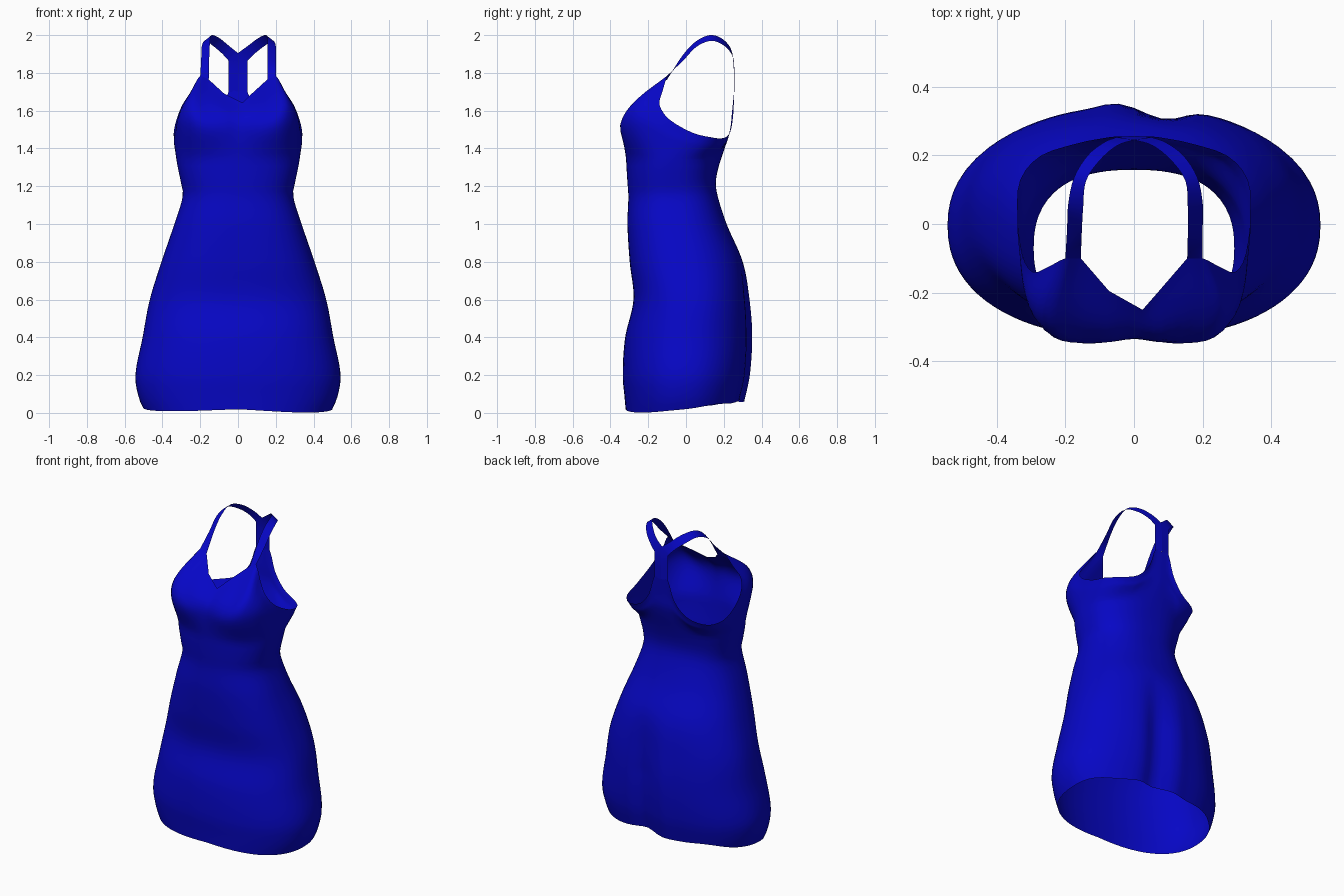
import bpy, bmesh, math
from mathutils import Vector

if "Cube" in bpy.data.objects:
    bpy.data.objects.remove(bpy.data.objects["Cube"])


def smooth_at(table, t, straight=False):
    """Smooth (or straight) curve through rows of (t, value, value, ...)."""
    n = len(table)
    t = min(max(t, table[0][0]), table[-1][0])
    i = max(k for k in range(n - 1) if table[k][0] <= t)

    def slope(k, c):
        a, b = table[max(k - 1, 0)], table[min(k + 1, n - 1)]
        return (b[c] - a[c]) / (b[0] - a[0])

    p, q = table[i], table[i + 1]
    h = q[0] - p[0]
    s = (t - p[0]) / h
    if straight:
        return [p[c] + (q[c] - p[c]) * s for c in range(1, len(p))]
    return [(2*s**3 - 3*s*s + 1) * p[c] + (s**3 - 2*s*s + s) * h * slope(i, c)
            + (3*s*s - 2*s**3) * q[c] + (s**3 - s*s) * h * slope(i + 1, c)
            for c in range(1, len(p))]


def grid_object(name, rows, closed):
    """Join rows of points into a smooth sheet."""
    bm = bmesh.new()
    vs = [[bm.verts.new(p) for p in row] for row in rows]
    n = len(rows[0])
    for a, b in zip(vs, vs[1:]):
        for i in range(n if closed else n - 1):
            j = (i + 1) % n
            bm.faces.new((a[i], a[j], b[j], b[i]))
    me = bpy.data.meshes.new(name)
    bm.to_mesh(me)
    bm.free()
    me.materials.append(fabric)
    me.shade_smooth()
    ob = bpy.data.objects.new(name, me)
    bpy.context.collection.objects.link(ob)
    return ob


fabric = bpy.data.materials.new("royal blue fabric")
fabric.diffuse_color = (0.002, 0.002, 0.56, 1)
fabric.use_nodes = True
fabric.node_tree.nodes["Principled BSDF"].inputs["Base Color"].default_value = fabric.diffuse_color

# Skirt and waist: height, half width, front y, back y, front and back roundness
PROFILE = [
    (0.00, 0.49, -0.318, 0.285, 0.89, 0.91),
    (0.08, 0.525, -0.325, 0.305, 0.89, 0.91),
    (0.20, 0.543, -0.335, 0.33, 0.89, 0.91),
    (0.40, 0.505, -0.322, 0.343, 0.87, 0.91),
    (0.60, 0.467, -0.278, 0.332, 0.82, 0.91),
    (0.80, 0.405, -0.298, 0.30, 0.79, 0.9),
    (1.00, 0.337, -0.31, 0.215, 0.82, 0.87),
    (1.15, 0.292, -0.305, 0.167, 0.86, 0.83),
    (1.22, 0.302, -0.31, 0.158, 0.87, 0.83),
    (1.30, 0.319, -0.315, 0.172, 0.88, 0.83),
    (1.40, 0.335, -0.32, 0.205, 0.9, 0.87)]

# Bodice, right half: angle from front, rim xyz, bust level xyz, bulge between
HALF = [
    (0, 0.025, -0.25, 1.642, 0, -0.335, 1.50, 0.025),
    (12, 0.073, -0.195, 1.69, 0.07, -0.344, 1.51, 0.04),
    (30, 0.155, -0.10, 1.765, 0.16, -0.348, 1.52, 0.047),
    (42, 0.20, -0.10, 1.785, 0.235, -0.33, 1.54, 0.052),
    (55, 0.25, -0.125, 1.70, 0.293, -0.268, 1.54, 0.03),
    (68, 0.295, -0.14, 1.63, 0.321, -0.19, 1.52, 0.008),
    (80, 0.325, -0.09, 1.555, 0.332, -0.10, 1.47, 0),
    (95, 0.34, 0.03, 1.485, 0.339, 0.005, 1.43, 0),
    (110, 0.332, 0.127, 1.46, 0.322, 0.10, 1.415, 0),
    (130, 0.27, 0.20, 1.455, 0.26, 0.18, 1.415, 0),
    (145, 0.165, 0.235, 1.49, 0.175, 0.212, 1.43, 0),
    (157, 0.09, 0.25, 1.58, 0.11, 0.227, 1.47, 0),
    (168, 0.05, 0.255, 1.70, 0.055, 0.234, 1.50, 0),
    (180, 0, 0.255, 1.70, 0, 0.236, 1.50, 0)]
LEFT = [(-k[0], -k[1], k[2], k[3], -k[4], *k[5:]) for k in HALF[:0:-1]]
KEYS = LEFT + HALF


def skirt_point(deg, z):
    w, front, back, p_front, p_back = smooth_at(PROFILE, z)
    s, c = math.sin(math.radians(deg)), math.cos(math.radians(deg))
    p = p_front if c > 0 else p_back
    x = w * math.copysign(abs(s) ** p, s)
    y = (front + back) / 2 - (back - front) / 2 * math.copysign(abs(c) ** p, c)
    if c < 0:                                  # soft pleats down the back
        fade = max(0, min(1, (0.85 - z) / 0.4))
        y -= fade * 0.036 * math.exp(-((x - 0.09) / 0.07) ** 2)
        y += fade * 0.010 * math.exp(-((x + 0.06) / 0.05) ** 2)
    return Vector((x, y, z))


# Columns: every key angle, with two steps in between
angles = []
for a, b in zip(KEYS, KEYS[1:]):
    angles += [a[0] + (b[0] - a[0]) * k / 3 for k in range(3)]

WAIST, SKIRT_ROWS, BODICE_ROWS = 1.34, 40, 16
columns = []
for deg in angles:
    # hem dips at the front right and rises at the back
    s = math.sin(math.radians(deg))
    back = (1 - math.cos(math.radians(deg))) / 2
    dip = 0.034 if s > 0 else 0.022
    hem = 0.019 + 0.046 * back ** 1.4 - dip * abs(s) * (1 - back)
    hem += 0.008 * math.sin(math.radians(deg * 7)) * back ** 3
    col = [skirt_point(deg, hem + (WAIST - hem) * i / SKIRT_ROWS)
           for i in range(SKIRT_ROWS + 1)]
    k = smooth_at(KEYS, deg)
    rim, bust = Vector(k[0:3]), Vector(k[3:6])
    if abs(deg) < 42:                          # straight V neckline
        rim = Vector(smooth_at(KEYS, deg, True)[:3])
    out = Vector((bust.x, bust.y, 0)).normalized()
    mid = bust.lerp(rim, 0.45) + out * k[6]
    pts = [skirt_point(deg, 1.26), col[-1], bust, mid, rim]
    t, path = 0, []
    for i, p in enumerate(pts):
        t += (p - pts[i - 1]).length if i else 0
        path.append((t, *p))
    t0, t1 = path[1][0], path[-1][0]
    col += [Vector(smooth_at(path, t0 + (t1 - t0) * i / BODICE_ROWS))
            for i in range(1, BODICE_ROWS + 1)]
    columns.append(col)
grid_object("dress_body", list(zip(*columns)), True)

# Shoulder strap: step, neck-side edge xyz, arm-side edge xyz
STRAP = [
    (0, 0.155, -0.10, 1.765, 0.20, -0.10, 1.785),
    (1, 0.152, -0.02, 1.89, 0.195, -0.015, 1.865),
    (2, 0.148, 0.05, 1.965, 0.192, 0.055, 1.938),
    (3, 0.14, 0.125, 2.0, 0.175, 0.135, 1.97),
    (4, 0.10, 0.185, 1.985, 0.135, 0.20, 1.945),
    (5, 0.05, 0.228, 1.945, 0.087, 0.238, 1.905),
    (6, 0, 0.245, 1.905, 0.05, 0.253, 1.865)]
for side, name in ((1, "right_strap"), (-1, "left_strap")):
    rows = []
    for i in range(25):
        e = smooth_at(STRAP, i / 4)
        a, b = Vector(e[:3]), Vector(e[3:])
        # the right strap sits a little wider over the shoulder
        shift = 0.01 * math.sin(math.pi * i / 24) if side > 0 else 0
        a.x, b.x = side * a.x + shift, side * b.x + shift
        rows.append([a, a.lerp(b, 0.5), b])
    # half of the centre back strap, running down to the bodice
    for z in (1.82, 1.77, 1.73, 1.70):
        rows.append([(side * x, 0.257 - 0.08 * x, z) for x in (0, 0.025, 0.05)])
    grid_object(name, rows, False)
